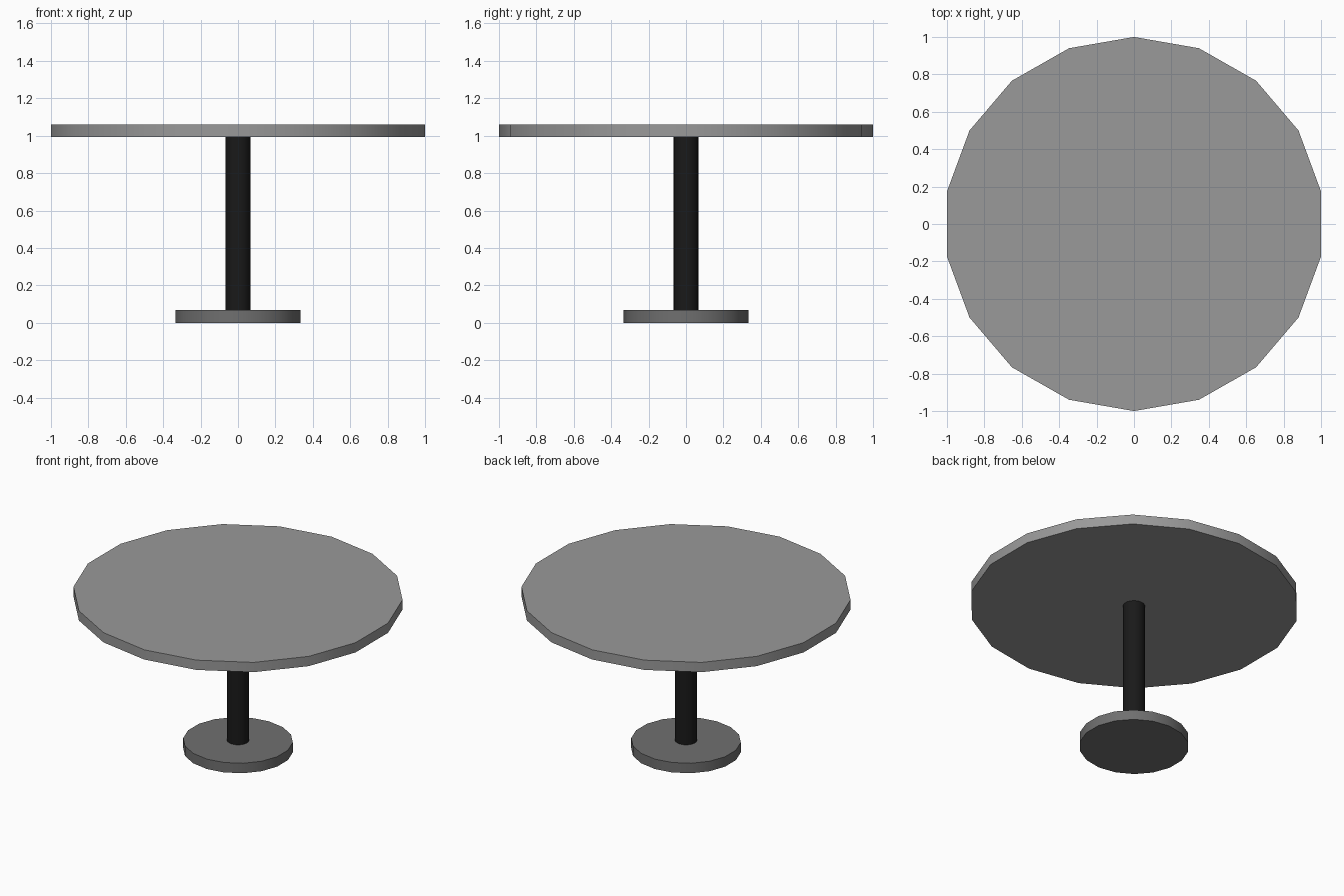
import bpy, math

if "Cube" in bpy.data.objects:
    bpy.data.objects.remove(bpy.data.objects["Cube"])

SIDES = 18
X_FIT = 1 / math.cos(math.radians(10))  # makes the width match the depth


def disc(name, radius, z0, z1, grey):
    bpy.ops.mesh.primitive_cylinder_add(vertices=SIDES, radius=radius, depth=z1 - z0,
                                        location=(0, 0, (z0 + z1) / 2))
    ob = bpy.context.object
    ob.name = name
    ob.scale.x = X_FIT
    bpy.ops.object.transform_apply(location=False, rotation=False, scale=True)
    bpy.ops.object.shade_smooth_by_angle(angle=math.radians(35))
    mat = bpy.data.materials.new(name + "_grey")
    mat.diffuse_color = (grey, grey, grey, 1)
    mat.use_nodes = True
    mat.node_tree.nodes["Principled BSDF"].inputs["Base Color"].default_value = mat.diffuse_color
    ob.data.materials.append(mat)
    return ob


# Foot, column and round top stacked on one axis
disc("base", 0.333, 0.0, 0.067, 0.16)
disc("column", 0.067, 0.067, 0.994, 0.01)
disc("tabletop", 1.0, 0.994, 1.06, 0.32)
